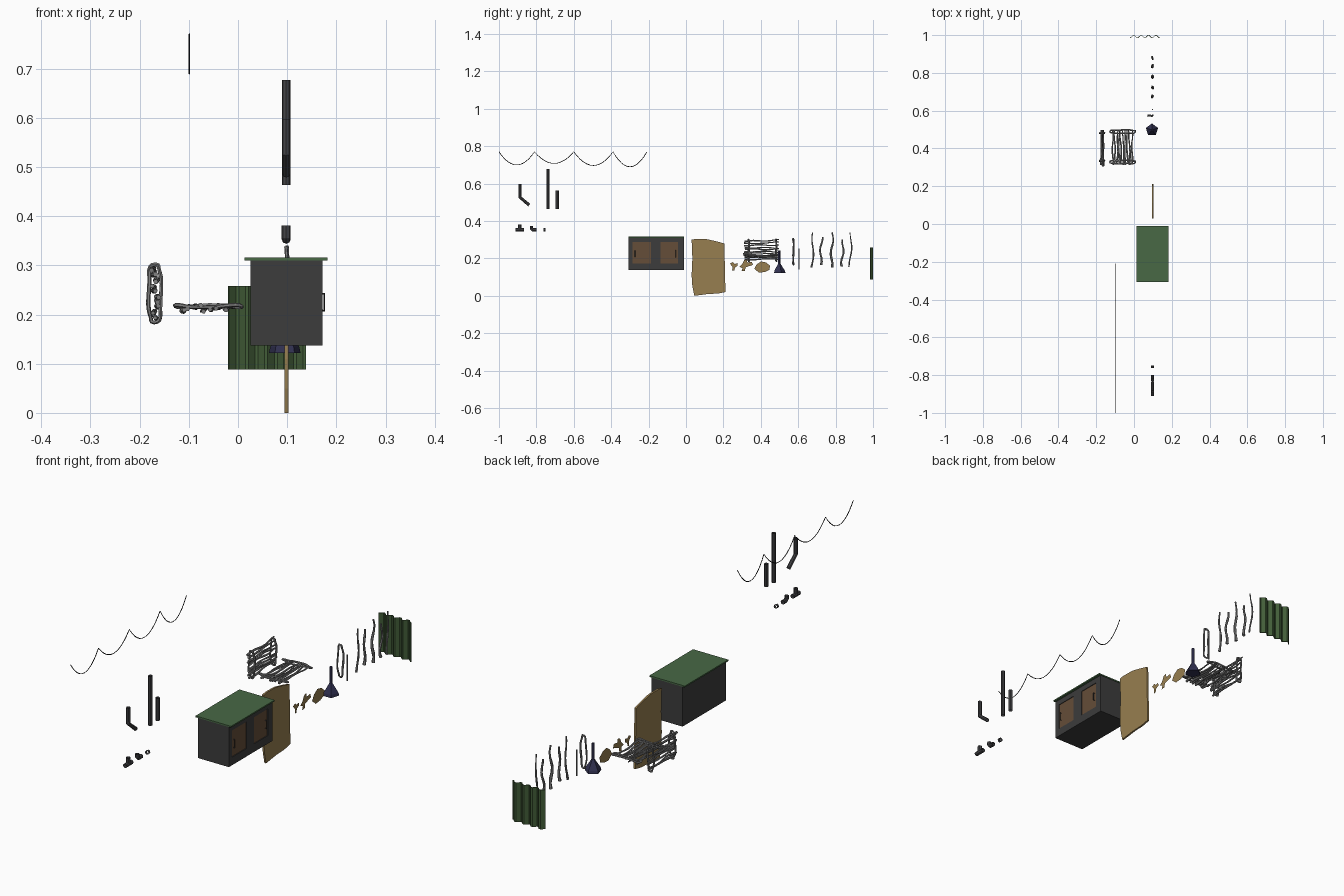
import bpy, bmesh, math, random
from math import sin, cos, pi

if "Cube" in bpy.data.objects:
    bpy.data.objects.remove(bpy.data.objects["Cube"])
random.seed(4)
PX = 0.098  # common x of the row of parts


def mat(name, r, g, b):
    m = bpy.data.materials.new(name)
    m.diffuse_color = (r, g, b, 1)
    m.use_nodes = True
    m.node_tree.nodes["Principled BSDF"].inputs["Base Color"].default_value = m.diffuse_color
    return m


STEEL = mat("dark_steel", .045, .045, .045)
PIPE = mat("dark_pipe", .06, .06, .065)
ROOF = mat("green_paint", .065, .14, .06)
SHEET = mat("green_sheet", .055, .11, .04)
DOOR = mat("brown_wood", .13, .075, .04)
TAN = mat("tan_board", .31, .21, .08)
BLUE = mat("dark_blue", .03, .03, .08)
TWIG = mat("grey_twig", .22, .22, .22)
BLACK = mat("black_wire", .01, .01, .01)


def finish(name, bm, m):
    me = bpy.data.meshes.new(name)
    bm.to_mesh(me)
    bm.free()
    ob = bpy.data.objects.new(name, me)
    bpy.context.collection.objects.link(ob)
    me.materials.append(m)
    return ob


def box(name, lo, hi, m):
    bm = bmesh.new()
    bmesh.ops.create_cube(bm, size=1)
    for v in bm.verts:
        v.co = [(a + b) / 2 + c * (b - a) for a, b, c in zip(lo, hi, v.co)]
    return finish(name, bm, m)


def tubes(name, paths, r, m, res=1, caps=True, closed=False, smooth=False):
    """One mesh made of round tubes; each path is a list of (x, y, z[, radius scale])."""
    cu = bpy.data.curves.new(name, 'CURVE')
    cu.dimensions = '3D'
    cu.bevel_depth = r
    cu.bevel_resolution = res
    cu.use_fill_caps = caps
    for p in paths:
        s = cu.splines.new('POLY')
        s.points.add(len(p) - 1)
        for pt, c in zip(s.points, p):
            pt.co = (*c[:3], 1)
            pt.radius = c[3] if len(c) > 3 else 1
        s.use_cyclic_u = closed
        s.use_smooth = smooth
    ob = bpy.data.objects.new(name, cu)
    bpy.context.collection.objects.link(ob)
    cu.materials.append(m)
    bpy.ops.object.select_all(action='DESELECT')
    ob.select_set(True)
    bpy.context.view_layer.objects.active = ob
    bpy.ops.object.convert(target='MESH')
    bpy.context.object.name = name
    return bpy.context.object


def plate(name, pts, x, m, thick=0):
    """Flat outline in the yz plane, optionally thickened along x."""
    bm = bmesh.new()
    f = bm.faces.new([bm.verts.new((x, y, z)) for y, z in pts])
    if thick:
        g = bmesh.ops.extrude_face_region(bm, geom=[f])
        for v in g['geom']:
            if isinstance(v, bmesh.types.BMVert):
                v.co.x += thick
        bmesh.ops.recalc_face_normals(bm, faces=bm.faces)
    return finish(name, bm, m)


def twig(a, b, wob, n=9):
    """Crooked path from a to b with a tapering, uneven radius."""
    ph = [random.uniform(0, 6.28) for _ in range(3)]
    fr = [random.uniform(5, 9) for _ in range(3)]
    out = []
    for i in range(n):
        t = i / (n - 1)
        p = [a[k] + (b[k] - a[k]) * t + wob[k] * sin(ph[k] + fr[k] * t) for k in range(3)]
        out.append((*p, (1.1 - .45 * t) * random.uniform(.85, 1.15)))
    return out


def hoop(c, u, v, w, ru, rv, n=28):
    """Long oval loop: u is the long axis, v the short, w the wobble axis (0=x 1=y 2=z)."""
    out = []
    for i in range(n):
        a = 2 * pi * i / n
        p = list(c)
        p[u] += math.copysign(abs(sin(a)) ** .8, sin(a)) * ru
        p[v] += math.copysign(abs(cos(a)) ** .5, cos(a)) * rv + .0012 * sin(5 * a)
        p[w] += .0025 * sin(3 * a + 1)
        out.append((*p, random.uniform(.85, 1.1)))
    return out


# hanging wire, four sagging spans
tops = [(-1, .77), (-.81, .77), (-.6, .77), (-.39, .77), (-.21, .768)]
sags = [.07, .062, .073, .079]
wire = []
for (a, za), (b, zb), s in zip(tops, tops[1:], sags):
    n = 12
    for i in range(n):
        t = i / n
        wire.append((-.099, a + (b - a) * t, za + (zb - za) * t - s * 4 * t * (1 - t)))
wire.append((-.099, -.21, .768))
tubes("hanging_wire", [wire], .0018, BLACK, res=0)

# cabinet: body, front frame, doors, handles and roof
Y0, Y1, Z0, Z1 = -.308, -.012, .137, .310
box("cabinet_body", (.025, Y0, Z0), (.166, Y1, Z1), STEEL)
doors = [(-.285, -.188), (-.136, -.042)]
DZ0, DZ1 = .172, .287
box("frame_bottom", (.166, Y0, Z0), (.172, Y1, DZ0), STEEL)
box("frame_top", (.166, Y0, DZ1), (.172, Y1, Z1), STEEL)
edges = [Y0, *doors[0], *doors[1], Y1]
for a, b in zip(edges[::2], edges[1::2]):
    box("frame_stile", (.166, a, DZ0), (.172, b, DZ1), STEEL)
for (a, b), hy in zip(doors, (-.272, -.055)):
    box("cabinet_door", (.166, a, DZ0), (.169, b, DZ1), DOOR)
    tubes("door_handle", [[(.168, hy, .208), (.175, hy, .208), (.175, hy, .242), (.168, hy, .242)]],
          .0022, STEEL, res=0)
box("cabinet_roof", (.013, Y0, .310), (.182, Y1 + .002, .316), ROOF)

# upright board with rough edges
plate("board", [(.03, .3), (.05, .304), (.11, .303), (.16, .292), (.205, .28), (.208, .15), (.211, .02),
                (.17, .012), (.12, .01), (.045, 0), (.034, .05), (.03, .11), (.034, .2)],
      .0945, TAN, .008)

# flat board chips
chips = [
    [(.235, .172), (.25, .18), (.26, .17), (.274, .175), (.276, .16), (.262, .152), (.258, .136), (.247, .134), (.248, .155)],
    [(.285, .155), (.3, .168), (.31, .19), (.325, .195), (.328, .178), (.352, .182), (.358, .165),
     (.335, .158), (.318, .152), (.315, .134), (.297, .132), (.302, .148)],
    [(.365, .145), (.378, .168), (.402, .184), (.428, .178), (.45, .16), (.445, .138), (.42, .127), (.39, .124)],
]
for c in chips:
    plate("board_chip", c, PX, TAN)

# five-sided cone with a rod
bm = bmesh.new()
for z0, z1, r0, r1 in [(.122, .134, .034, .031), (.134, .172, .031, .007), (.172, .242, .0065, .0065)]:
    ring = [[bm.verts.new((.095 + r * cos(pi / 2 + k * 2 * pi / 5), .498 + r * sin(pi / 2 + k * 2 * pi / 5), z))
             for k in range(5)] for r, z in ((r0, z0), (r1, z1))]
    for k in range(5):
        j = (k + 1) % 5
        bm.faces.new((ring[0][k], ring[0][j], ring[1][j], ring[1][k]))
    bm.faces.new(ring[1])
    bm.faces.new(ring[0][::-1])
finish("cone_and_rod", bm, BLUE)

# flat mat of twigs: rods along y, a loop at each end
rods = []
for i in range(10):
    x = -.112 + i * .0112
    z = .211 + random.uniform(-.006, .005)
    rods.append(twig((x, .312 + random.uniform(0, .012), z), (x + random.uniform(-.006, .006), .498, z + .002),
                     (.003, 0, .003)))
tubes("flat_mat_rods", rods, .0045, TWIG)
tubes("flat_mat_loops", [hoop((-.06, y, .217), 0, 1, 2, .068, .009) for y in (.328, .489)],
      .0042, TWIG, closed=True)

# upright mat of twigs
rods = []
for i in range(10):
    z = .194 + i * .0108
    x = -.169 + random.uniform(-.006, .006)
    rods.append(twig((x, .303 + random.uniform(0, .012), z), (x, .497, z + random.uniform(-.007, .007)),
                     (.003, 0, .003)))
tubes("upright_mat_rods", rods, .0045, TWIG)
tubes("upright_mat_loops", [hoop((-.169, y, .243), 2, 0, 1, .059, .0125) for y in (.335, .482)],
      .0042, TWIG, closed=True)

# spare loop, straight rod and five loose twigs
tubes("spare_loop", [hoop((.087, .574, .236), 2, 0, 1, .07, .0125)], .0042, TWIG, closed=True)
tubes("straight_rod", [[(PX, .605, .142), (PX, .605, .254)]], .0032, TWIG)
for y, z0, z1, r in [(.677, .152, .338, .005), (.722, .165, .315, .006), (.78, .153, .34, .006),
                     (.837, .157, .3, .006), (.88, .155, .338, .0042)]:
    tubes("loose_twig", [twig((PX, y - .003, z0), (PX, y + .003, z1), (.003, .006, 0))], r, TWIG)

# corrugated sheet
bm = bmesh.new()
prev = None
P = .039
prof = []
for i in range(4):
    x = -.018 + i * P
    prof += [(x, .984), (x + .014, .997), (x + .02, .997), (x + .033, .984)]
prof.append((.138, .984))
for x, y in prof:
    cur = [bm.verts.new((x, y, z)) for z in (.088, .258)]
    if prev:
        bm.faces.new((prev[0], cur[0], cur[1], prev[1]))
    prev = cur
sheet = finish("corrugated_sheet", bm, SHEET)
sol = sheet.modifiers.new("thickness", 'SOLIDIFY')
sol.thickness = .003
sol.offset = -1

# open pipes and pipe fittings
R = .0085
for name, path in [("long_pipe", [(PX, -.738, .463), (PX, -.738, .677)]),
                   ("short_pipe", [(PX, -.688, .465), (PX, -.688, .563)]),
                   ("bent_pipe", [(PX, -.888, .597), (PX, -.888, .527), (PX, -.838, .485)])]:
    tubes(name, [path], R, PIPE, res=2, caps=False)
tubes("tee_fitting", [[(PX, -.911, .353), (PX, -.865, .353)], [(PX, -.888, .353), (PX, -.888, .381)]],
      .0092, PIPE, res=2, caps=False)
tubes("elbow_fitting", [[(PX, -.826, .373), (PX, -.826, .36), (PX, -.819, .353), (PX, -.799, .353)]],
      .0092, PIPE, res=2, caps=False)
tubes("coupling", [[(PX, -.762, .353), (PX, -.75, .353)]], .0085, PIPE, res=2, caps=False)
